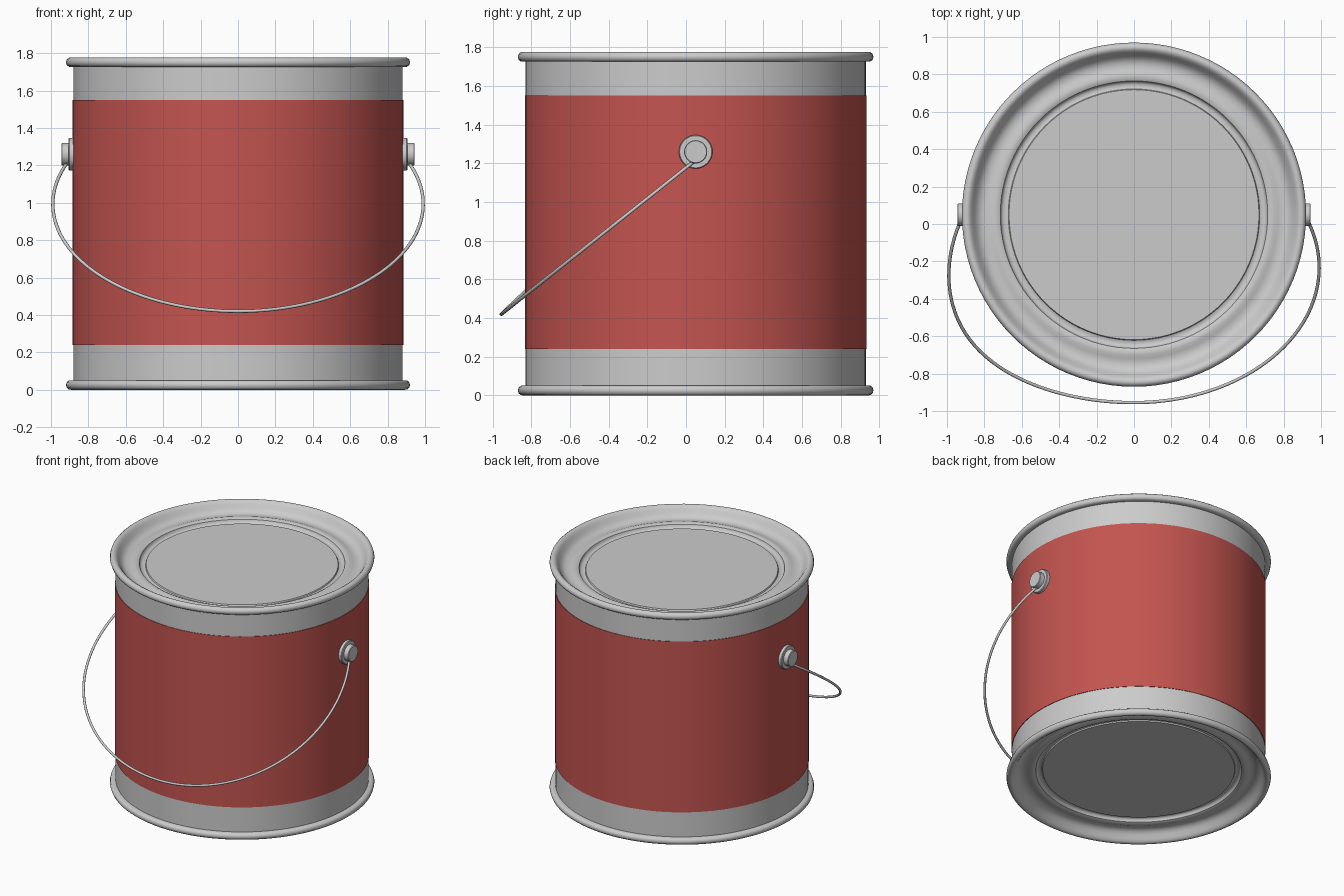
import bpy, bmesh, math

if "Cube" in bpy.data.objects:
    bpy.data.objects.remove(bpy.data.objects["Cube"])

CY = 0.05          # can axis offset in y (the handle swings forward)
H = 1.777          # can height


def finish(name, bm, angle=40):
    bmesh.ops.remove_doubles(bm, verts=bm.verts, dist=1e-5)
    bmesh.ops.recalc_face_normals(bm, faces=bm.faces)
    me = bpy.data.meshes.new(name)
    bm.to_mesh(me)
    bm.free()
    ob = bpy.data.objects.new(name, me)
    bpy.context.collection.objects.link(ob)
    bpy.ops.object.select_all(action='DESELECT')
    ob.select_set(True)
    bpy.context.view_layer.objects.active = ob
    bpy.ops.object.shade_smooth_by_angle(angle=math.radians(angle))
    return ob


def lathe(name, profile, steps=96, angle=40):
    """Spin an (r, z) profile round the z axis."""
    bm = bmesh.new()
    vs = [bm.verts.new((r, 0, z)) for r, z in profile]
    es = [bm.edges.new(p) for p in zip(vs, vs[1:])]
    bmesh.ops.spin(bm, geom=vs + es, cent=(0, 0, 0), axis=(0, 0, 1),
                   angle=2 * math.pi, steps=steps, use_merge=True)
    return finish(name, bm, angle)


# can: rolled rim, sloping shoulder, groove and flat panel, same at both ends
end = [(0.88, 1.727), (0.903, 1.727), (0.915, 1.735), (0.92, 1.751),
       (0.915, 1.767), (0.903, 1.776), (0.89, 1.777), (0.877, 1.77),
       (0.865, 1.755), (0.85, 1.732), (0.835, 1.715), (0.815, 1.704),
       (0.79, 1.702), (0.77, 1.706), (0.75, 1.713), (0.73, 1.713),
       (0.715, 1.706), (0.71, 1.69), (0.70, 1.682), (0.682, 1.682),
       (0.672, 1.686), (0.668, 1.695), (0, 1.695)]
bottom = [(r, H - z) for r, z in reversed(end)]
can = lathe("can", bottom + end)
can.location.y = CY

# red paper label
label = lathe("label", [(0.878, 0.24), (0.884, 0.24), (0.884, 1.55), (0.878, 1.55)])
label.location.y = CY
red = bpy.data.materials.new("label_red")
red.diffuse_color = (0.55, 0.09, 0.08, 1)
red.use_nodes = True
red.node_tree.nodes["Principled BSDF"].inputs["Base Color"].default_value = red.diffuse_color
label.data.materials.append(red)

# handle ears: flange with a raised button on each side
ear_profile = [(0, 0.86), (0.087, 0.86), (0.087, 0.902), (0.083, 0.906),
               (0.06, 0.906), (0.06, 0.94), (0.056, 0.944), (0, 0.944)]
for side, name in ((1, "right_ear"), (-1, "left_ear")):
    ear = lathe(name, ear_profile, 40)
    ear.rotation_euler.y = side * math.pi / 2
    ear.location = (0, CY, 1.26)

# wire handle: elliptical arc hanging forward, left half bent slightly outward
N = 96
curve = bpy.data.curves.new("wire_handle", 'CURVE')
curve.dimensions = '3D'
curve.bevel_depth = 0.009
curve.bevel_resolution = 3
curve.use_fill_caps = True
spline = curve.splines.new('POLY')
spline.points.add(N)
a0 = math.radians(23)
for i, p in enumerate(spline.points):
    t = a0 - (math.pi + 2 * a0) * i / N
    x = 0.99 * math.cos(t)
    z = 0.993 + 0.573 * math.sin(t)
    s = (1.217 - z) / (1.217 - 0.42)
    y = CY - 1.005 * s
    if x < 0:
        y -= 0.055 * math.sin(math.pi * min(max(s, 0), 1))
    p.co = (x, y, z, 1)
handle = bpy.data.objects.new("wire_handle", curve)
bpy.context.collection.objects.link(handle)
